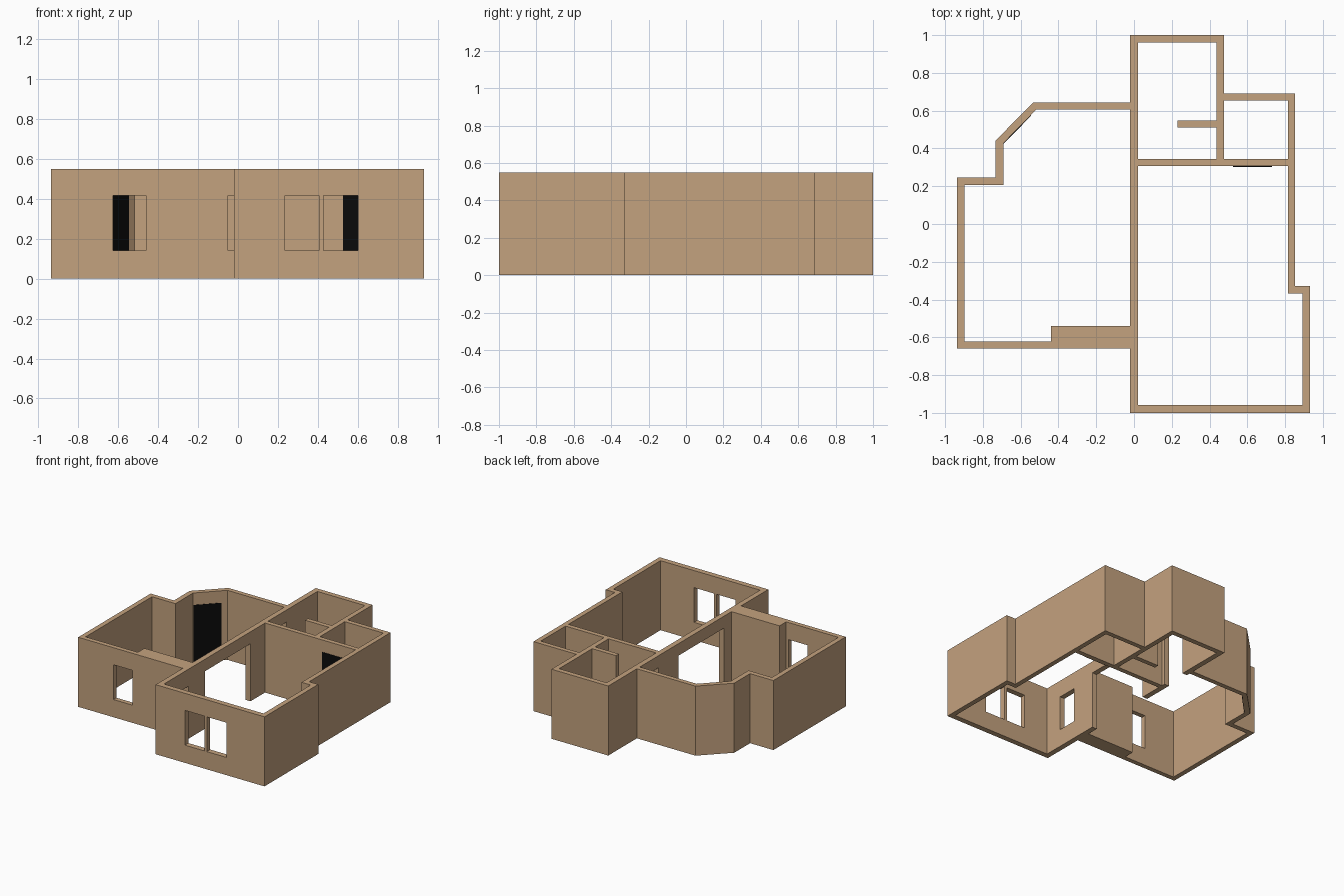
import bpy, bmesh, math

if "Cube" in bpy.data.objects:
    bpy.data.objects.remove(bpy.data.objects["Cube"])

H = 0.55          # wall height
DOOR = 0.455      # door head height
SILL, HEAD = 0.14, 0.415


def material(name, color):
    m = bpy.data.materials.new(name)
    m.diffuse_color = color
    m.use_nodes = True
    m.node_tree.nodes["Principled BSDF"].inputs["Base Color"].default_value = m.diffuse_color
    return m


wall_mat = material("wall_tan", (0.55, 0.36, 0.21, 1))
door_mat = material("door_black", (0.003, 0.003, 0.003, 1))


def prism(name, outline, z0, z1, mat):
    """Extrude a counter-clockwise plan outline from z0 to z1."""
    bm = bmesh.new()
    base = bm.faces.new([bm.verts.new((x, y, z0)) for x, y in outline])
    ext = bmesh.ops.extrude_face_region(bm, geom=[base])["geom"]
    top = [v for v in ext if isinstance(v, bmesh.types.BMVert)]
    bmesh.ops.translate(bm, verts=top, vec=(0, 0, z1 - z0))
    bmesh.ops.recalc_face_normals(bm, faces=bm.faces)
    mesh = bpy.data.meshes.new(name)
    bm.to_mesh(mesh)
    bm.free()
    mesh.materials.append(mat)
    ob = bpy.data.objects.new(name, mesh)
    bpy.context.collection.objects.link(ob)
    return ob


def rect(x0, x1, y0, y1):
    return [(x0, y0), (x1, y0), (x1, y1), (x0, y1)]


def cut(target, outline, z0, z1):
    cutter = prism("cutter", outline, z0, z1, wall_mat)
    cutter.hide_render = True
    mod = target.modifiers.new("cut", "BOOLEAN")
    mod.operation, mod.solver, mod.object = "DIFFERENCE", "EXACT", cutter
    bpy.context.view_layer.objects.active = target
    bpy.ops.object.modifier_apply(modifier=mod.name)
    bpy.data.objects.remove(cutter)


# Solid block following the outside of the house
walls = prism("walls", [
    (-.02, -1), (.932, -1), (.932, -.328), (.852, -.328), (.852, .69),
    (.477, .69), (.477, 1), (-.02, 1), (-.02, .643), (-.533, .643),
    (-.732, .443), (-.732, .245), (-.936, .245), (-.936, -.66), (-.02, -.66),
], 0, H, wall_mat)

# Rooms hollowed out of the block
rooms = [
    # left room with thick front pier and angled corner
    [(-.897, -.623), (-.44, -.623), (-.44, -.54), (-.02, -.54), (-.02, .606),
     (-.517, .606), (-.692, .427), (-.692, .207), (-.897, .207)],
    # main room
    [(.022, -.957), (.893, -.957), (.893, -.367), (.814, -.367),
     (.814, .306), (.022, .306)],
    # back room with stub partition
    [(.022, .343), (.438, .343), (.438, .51), (.23, .51), (.23, .547),
     (.438, .547), (.438, .96), (.022, .96)],
    # small side room
    rect(.477, .814, .343, .653),
]
for room in rooms:
    cut(walls, room, -.1, H + .1)

# Doorways through the long central wall
for y0, y1 in [(-.445, .125), (.37, .575)]:
    cut(walls, rect(-.05, .05, y0, y1), -.1, DOOR)

# Windows: left room, pair in the front wall, one in the central wall
for win in [rect(-.627, -.46, -.7, -.6), rect(.235, .405, -1.05, -.92),
            rect(.427, .6, -1.05, -.92), rect(-.05, .05, -.81, -.65)]:
    cut(walls, win, SILL, HEAD)

# Black door leaf on the main room's back wall
prism("side_room_door", rect(.525, .73, .303, .307), 0, DOOR, door_mat)

# Black door leaf on the angled corner of the left room
a, b = (-.692, .427), (-.517, .606)
length = math.dist(a, b)
dx, dy = (b[0] - a[0]) / length, (b[1] - a[1]) / length
prism("corner_door", [(a[0] + dx * s + dy * t, a[1] + dy * s - dx * t)
                      for s, t in [(.002, .003), (.207, .003),
                                   (.207, -.001), (.002, -.001)]],
      0, DOOR, door_mat)
